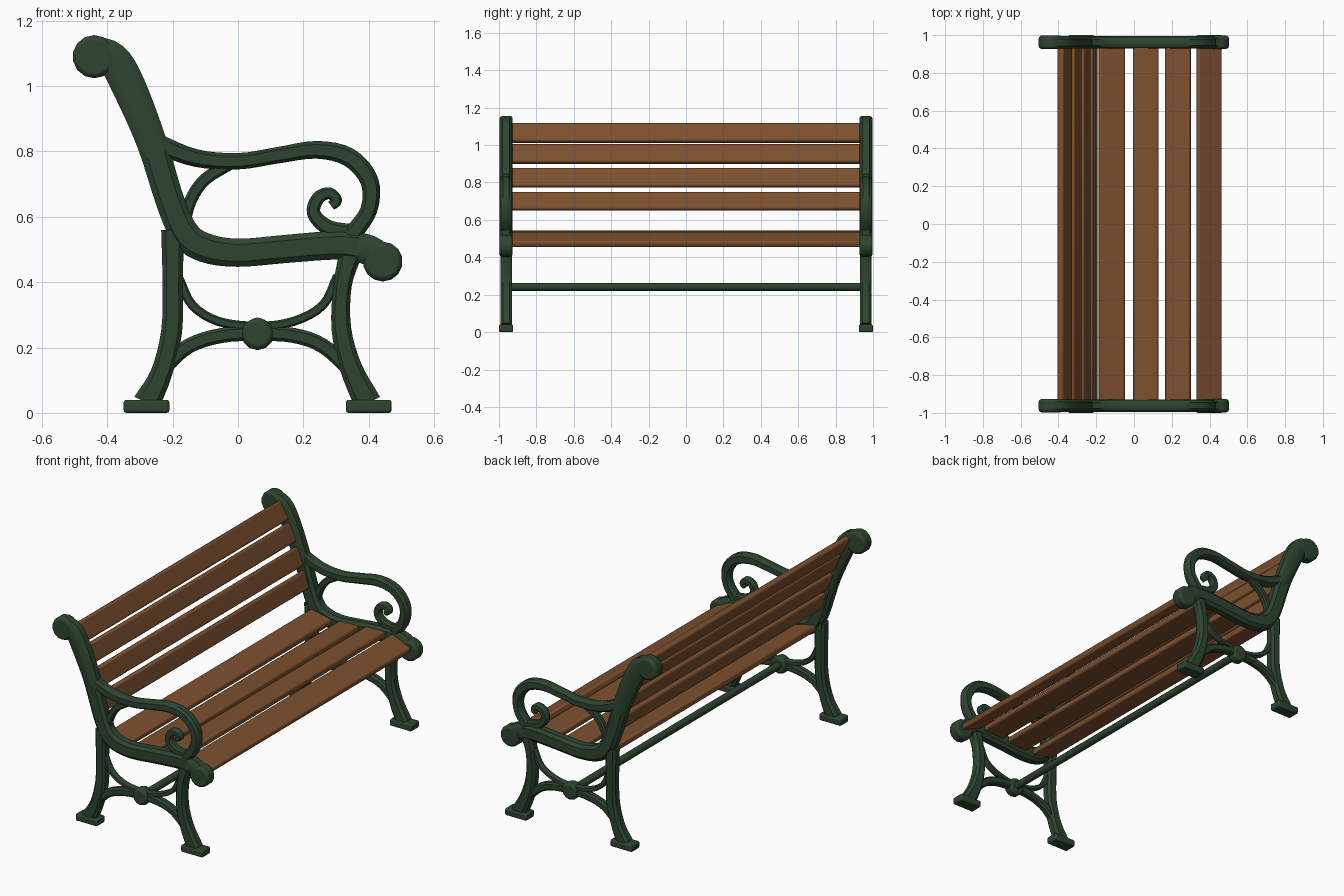
import bpy, bmesh, math
from mathutils import Vector, Matrix

cube = bpy.data.objects.get("Cube")
if cube:
    bpy.data.objects.remove(cube, do_unlink=True)


def material(name, rgb):
    m = bpy.data.materials.new(name)
    m.use_nodes = True
    m.diffuse_color = (*rgb, 1)
    bsdf = m.node_tree.nodes["Principled BSDF"]
    bsdf.inputs["Base Color"].default_value = (*rgb, 1)
    bsdf.inputs["Roughness"].default_value = 0.7
    return m


GREEN = material("dark green iron", (0.027, 0.060, 0.030))
WOOD = material("brown wood", (0.205, 0.082, 0.028))
END_Y = 0.962  # centre plane of each cast end


def finish(name, bm, mat, mirror=True, bevel=0):
    bmesh.ops.recalc_face_normals(bm, faces=bm.faces)
    mesh = bpy.data.meshes.new(name)
    bm.to_mesh(mesh)
    bm.free()
    mesh.materials.append(mat)
    ob = bpy.data.objects.new(name, mesh)
    bpy.context.collection.objects.link(ob)
    bpy.ops.object.select_all(action='DESELECT')
    bpy.context.view_layer.objects.active = ob
    ob.select_set(True)
    bpy.ops.object.shade_smooth_by_angle(angle=math.radians(40))
    if bevel:
        b = ob.modifiers.new("Bevel", 'BEVEL')
        b.width, b.segments = bevel, 2
    if mirror:
        m = ob.modifiers.new("Mirror", 'MIRROR')
        m.use_axis = (False, True, False)
    return ob


def smooth_path(pts, steps=4):
    # Catmull-Rom through (x, z, half width) points
    p = [Vector(q) for q in pts]
    p = [2 * p[0] - p[1]] + p + [2 * p[-1] - p[-2]]
    out = []
    for a, b, c, d in zip(p, p[1:], p[2:], p[3:]):
        for i in range(steps):
            t = i / steps
            out.append(0.5 * (2 * b + (c - a) * t + (2 * a - 5 * b + 4 * c - d) * t ** 2
                              + (3 * b - a - 3 * c + d) * t ** 3))
    return out + [p[-2]]


# Chamfered cross-section: fractions of half width and half depth
SECTION = [(1, .55), (.6, 1), (-.6, 1), (-1, .55), (-1, -.55), (-.6, -1), (.6, -1), (1, -.55)]


def bar(name, pts, depth, width=None):
    if width:
        pts = [(x, z, width) for x, z in pts]
    path = smooth_path(pts)
    bm = bmesh.new()
    rings = []
    for i, p in enumerate(path):
        t = path[min(i + 1, len(path) - 1)] - path[max(i - 1, 0)]
        n = Vector((-t.y, t.x)).normalized()
        rings.append([bm.verts.new((p.x + n.x * u * p.z, v * depth - END_Y, p.y + n.y * u * p.z))
                      for u, v in SECTION])
    for a, b in zip(rings, rings[1:]):
        for j in range(8):
            k = (j + 1) % 8
            bm.faces.new((a[j], a[k], b[k], b[j]))
    bm.faces.new(rings[0])
    bm.faces.new(rings[-1])
    return finish(name, bm, GREEN)


def disc(name, x, z, radius, depth, y=-END_Y, sides=14, bevel=0.014, mirror=True):
    bm = bmesh.new()
    bmesh.ops.create_cone(bm, cap_ends=True, segments=sides, radius1=radius, radius2=radius, depth=depth,
                          matrix=Matrix.Translation((x, y, z)) @ Matrix.Rotation(math.pi / 2, 4, 'X'))
    return finish(name, bm, GREEN, mirror, bevel)


def box(name, centre, size, mat, tilt=0, mirror=True, bevel=0.008):
    bm = bmesh.new()
    bmesh.ops.create_cube(bm, size=1, matrix=Matrix.Translation(centre)
                          @ Matrix.Rotation(tilt, 4, 'Y') @ Matrix.Diagonal((*size, 1)))
    return finish(name, bm, mat, mirror, bevel)


# Back post flowing into the seat rail, with rolled ends
bar("back_post_and_seat_rail", [
    (-.45, 1.11, .043), (-.385, 1.085, .05), (-.335, 1.0, .052), (-.265, .83, .046), (-.205, .64, .044),
    (-.16, .545, .045), (-.1, .505, .045), (0, .49, .043), (.15, .502, .043), (.31, .513, .044),
    (.4, .498, .046), (.445, .46, .046)], .034)
disc("back_post_scroll", -.44, 1.09, .066, .07)
disc("seat_rail_scroll", .443, .463, .061, .07)

# Legs and feet
bar("back_leg", [(-.2, .56, .035), (-.2, .4, .031), (-.203, .25, .032), (-.235, .12, .033),
                 (-.28, .03, .042)], .031)
bar("front_leg", [(.345, .49, .035), (.32, .39, .028), (.316, .26, .03), (.345, .14, .034),
                  (.397, .03, .042)], .031)
for name, x in (("back_foot", -.28), ("front_foot", .4)):
    box(name, (x, -END_Y, .02), (.14, .076, .04), GREEN)

# Braces between the legs, boss and long stretcher
bar("upper_leg_brace", [(-.18, .41), (-.14, .33), (-.06, .28), (.06, .265), (.17, .28), (.26, .33),
                        (.305, .42)], .018, .014)
bar("lower_leg_brace", [(-.225, .14), (-.15, .205), (-.05, .237), (.06, .243), (.17, .237), (.26, .205),
                        (.345, .13)], .022, .023)
disc("brace_boss", .06, .242, .05, .06, sides=12)
disc("stretcher", .06, .242, .021, 2 * END_Y, y=0, sides=10, bevel=0, mirror=False)

# Armrest, its brace and the small curl
bar("armrest", [(-.25, .825, .03), (-.13, .78, .027), (0, .77, .025), (.12, .788, .025), (.24, .805, .027),
                (.34, .782, .029), (.402, .71, .028), (.4, .62, .026), (.345, .54, .028)], .029)
bar("armrest_brace", [(-.02, .765), (-.1, .715), (-.145, .65), (-.17, .56)], .02, .019)
bar("armrest_curl", [(.37, .55, .026), (.28, .565, .024), (.232, .61, .021), (.245, .657, .02),
                     (.28, .672, .018), (.302, .65, .017), (.285, .634, .015)], .022)

# Seat slats follow the rail: x, z, width, tilt
for i, (x, z, w, tilt) in enumerate([(-.117, .512, .14, .22), (.063, .505, .135, -.05),
                                     (.233, .518, .135, -.04), (.397, .495, .138, .42)]):
    box(f"seat_slat_{i + 1}", (x, 0, z), (w, 1.88, .036), WOOD, tilt, False, .01)

# Back slats lean with the post
for i, (x, z, w, tilt) in enumerate([(-.222, .7, .1, .3), (-.263, .825, .107, .35),
                                     (-.312, .952, .107, .4), (-.366, 1.065, .112, .5)]):
    box(f"back_slat_{i + 1}", (x, 0, z), (.036, 1.88, w), WOOD, -tilt, False, .01)
